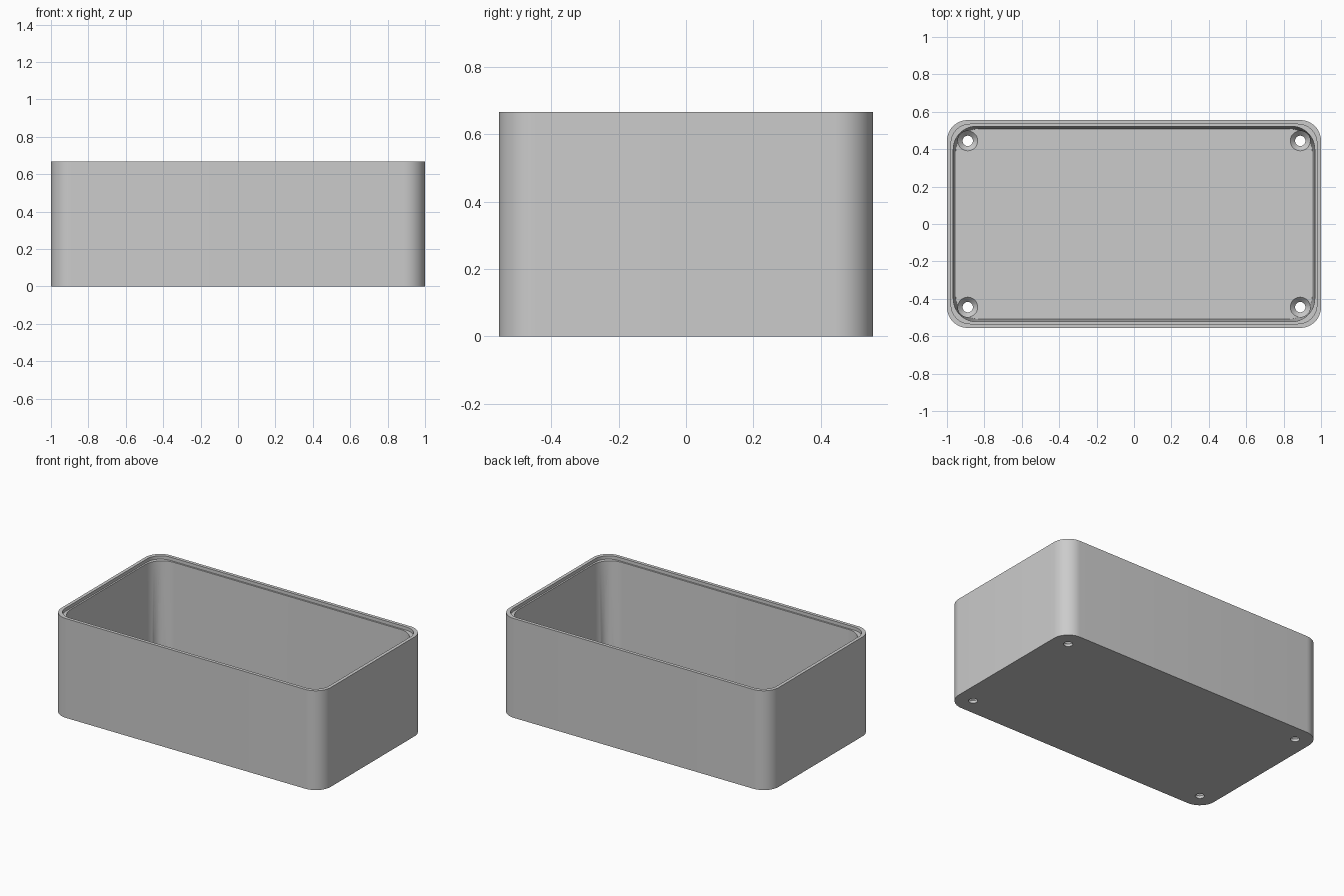
import bpy
import bmesh
import math

if "Cube" in bpy.data.objects:
    bpy.data.objects.remove(bpy.data.objects["Cube"], do_unlink=True)

UNIT = 2 / 90                      # the box is 90 x 50 x 30 small units
HALF_X, HALF_Y, HEIGHT, FLOOR = 45, 25, 30, 2
HOLE_X, HOLE_Y = 40, 20

grey = bpy.data.materials.new("plain grey")
grey.use_nodes = True
grey.diffuse_color = (0.6, 0.6, 0.6, 1)
grey.node_tree.nodes["Principled BSDF"].inputs["Base Color"].default_value = (0.6, 0.6, 0.6, 1)


def rounded_ring(bm, inset, radius, z, steps=12):
    """Ring of vertices around a rounded rectangle."""
    cx, cy = HALF_X - inset - radius, HALF_Y - inset - radius
    ring = []
    for quarter, (sx, sy) in enumerate([(1, 1), (-1, 1), (-1, -1), (1, -1)]):
        for i in range(steps + 1):
            a = math.pi / 2 * (quarter + i / steps)
            p = (sx * cx + radius * math.cos(a), sy * cy + radius * math.sin(a), z)
            ring.append(bm.verts.new([c * UNIT for c in p]))
    return ring


def circle_ring(bm, x, y, radius, z, sides=32):
    ring = []
    for i in range(sides):
        a = 2 * math.pi * i / sides
        p = (x + radius * math.cos(a), y + radius * math.sin(a), z)
        ring.append(bm.verts.new([c * UNIT for c in p]))
    return ring


def skin(bm, rings):
    """Join the rings in order and cap both ends."""
    for low, high in zip(rings, rings[1:]):
        n = len(low)
        for i in range(n):
            j = (i + 1) % n
            bm.faces.new((low[i], low[j], high[j], high[i]))
    bm.faces.new(rings[0][::-1])
    bm.faces.new(rings[-1])


def finish(bm, name):
    bmesh.ops.recalc_face_normals(bm, faces=bm.faces)
    mesh = bpy.data.meshes.new(name)
    bm.to_mesh(mesh)
    bm.free()
    mesh.materials.append(grey)
    obj = bpy.data.objects.new(name, mesh)
    bpy.context.collection.objects.link(obj)
    return obj


# Box shell: outer wall, thin lip, lid ledge, drafted inner wall, floor
bm = bmesh.new()
levels = [(0, 5, 0), (0, 5, HEIGHT), (1, 4.5, HEIGHT), (1, 4.5, HEIGHT - 1),
          (1.5, 5.6, HEIGHT - 1), (2.1, 5.6, FLOOR)]
skin(bm, [rounded_ring(bm, *level) for level in levels])
box = finish(bm, "enclosure_box")

# Screw holes: shank, countersink and a head clearance that grazes the corners
bm = bmesh.new()
for sx in (-1, 1):
    for sy in (-1, 1):
        profile = [(1.25, -1), (1.25, FLOOR - 1.2), (2.4, FLOOR), (2.4, HEIGHT + 2)]
        skin(bm, [circle_ring(bm, sx * HOLE_X, sy * HOLE_Y, r, z) for r, z in profile])
cutter = finish(bm, "screw_hole_cutter")
cutter.hide_render = True

cut = box.modifiers.new("screw_holes", 'BOOLEAN')
cut.operation = 'DIFFERENCE'
cut.solver = 'EXACT'
cut.object = cutter

bpy.ops.object.select_all(action='DESELECT')
box.select_set(True)
bpy.context.view_layer.objects.active = box
bpy.ops.object.modifier_apply(modifier=cut.name)
bpy.data.objects.remove(cutter, do_unlink=True)

bpy.ops.object.shade_smooth_by_angle(angle=math.radians(25))
